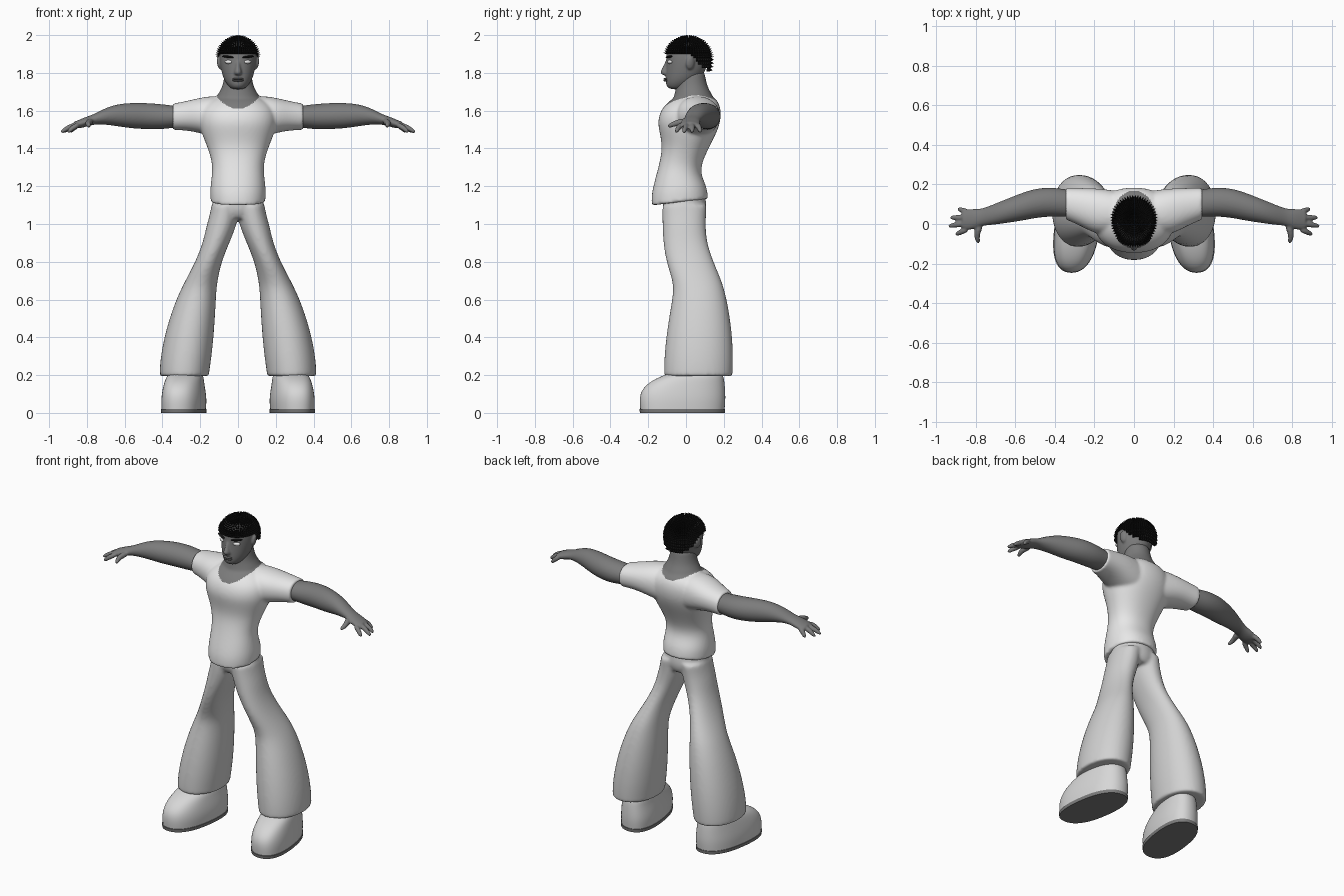
import bpy, bmesh, math
from mathutils import Matrix, Vector, Euler

cube = bpy.data.objects.get("Cube")
if cube:
    bpy.data.objects.remove(cube, do_unlink=True)


def material(name, value):
    m = bpy.data.materials.new(name)
    m.use_nodes = True
    colour = (value, value, value, 1)
    m.diffuse_color = colour
    m.node_tree.nodes["Principled BSDF"].inputs["Base Color"].default_value = colour
    return m


SHIRT = material("shirt white", 0.8)
TROUSERS = material("trouser grey", 0.64)
SHOE = material("shoe grey", 0.68)
SOLE = material("sole dark grey", 0.2)
SKIN = material("skin grey", 0.2)
LIPS = material("lip grey", 0.13)
HAIR = material("hair black", 0.008)
EYE = material("eye white", 0.8)


def skin_rings(bm, loops, crisp):
    """Bridge equal loops of points into a closed tube with capped ends."""
    layer = bm.edges.layers.float.get("crease_edge") or bm.edges.layers.float.new("crease_edge")
    rows = [[bm.verts.new(p) for p in loop] for loop in loops]
    n = len(rows[0])
    for a, b in zip(rows, rows[1:]):
        for i in range(n):
            j = (i + 1) % n
            bm.faces.new((a[i], a[j], b[j], b[i]))
    for row in (rows[0], rows[-1]):
        cap = bm.faces.new(row)
        if crisp:
            for e in cap.edges:
                e[layer] = 1.0
    return [v for row in rows for v in row]


def loft(bm, rings, axis="z", side=1, power=2.0, n=20, crisp=True):
    """Rings are (height, u0, u1, v0, v1), or (height, half width, v0, v1)."""
    loops = []
    for r in rings:
        a, u0, u1, v0, v1 = r if len(r) == 5 else (r[0], -r[1], r[1], r[2], r[3])
        loop = []
        for i in range(n):
            t = math.tau * i / n
            c, s = math.cos(t), math.sin(t)
            u = (u0 + u1 + (u1 - u0) * math.copysign(abs(c) ** (2 / power), c)) / 2
            v = (v0 + v1 + (v1 - v0) * math.copysign(abs(s) ** (2 / power), s)) / 2
            p = (u, v, a) if axis == "z" else (a, u, v)
            loop.append((p[0] * side, p[1], p[2]))
        loops.append(loop)
    return skin_rings(bm, loops, crisp)


def tube(bm, points, radii, side=1, n=8):
    """Round tube along a short path, for fingers."""
    pts = [Vector((x * side, y, z)) for x, y, z in points]
    loops = []
    for i, p in enumerate(pts):
        d = pts[min(i + 1, len(pts) - 1)] - pts[max(i - 1, 0)]
        q = d.to_track_quat("Z", "Y")
        loops.append([p + q @ Vector((math.cos(math.tau * k / n), math.sin(math.tau * k / n), 0)) * radii[i]
                      for k in range(n)])
    skin_rings(bm, loops, False)


def blob(bm, loc, size, turn=(0, 0, 0)):
    matrix = Matrix.LocRotScale(Vector(loc), Euler(turn), Vector(size))
    bmesh.ops.create_uvsphere(bm, u_segments=20, v_segments=12, radius=1, matrix=matrix)


def finish(name, bm, mats, voxel=0, smooth=0, levels=2, rule=None, shade=True):
    """Make the object, optionally fusing its volumes into one soft skin."""
    bmesh.ops.recalc_face_normals(bm, faces=bm.faces[:])
    mesh = bpy.data.meshes.new(name)
    bm.to_mesh(mesh)
    bm.free()
    obj = bpy.data.objects.new(name, mesh)
    bpy.context.collection.objects.link(obj)
    if levels:
        obj.modifiers.new("Subdivide", "SUBSURF").levels = levels
    if voxel:
        m = obj.modifiers.new("Fuse", "REMESH")
        m.mode, m.voxel_size = "VOXEL", voxel
        m = obj.modifiers.new("Soften", "SMOOTH")
        m.factor, m.iterations = 0.5, smooth
    graph = bpy.context.evaluated_depsgraph_get()
    baked = bpy.data.meshes.new_from_object(obj.evaluated_get(graph))
    obj.modifiers.clear()
    obj.data = baked
    baked.name = name
    baked.materials.clear()
    for m in mats:
        baked.materials.append(m)
    for p in baked.polygons:
        p.material_index = rule(p.center) if rule else 0
    if shade:
        bpy.ops.object.select_all(action="DESELECT")
        obj.select_set(True)
        bpy.context.view_layer.objects.active = obj
        bpy.ops.object.shade_smooth_by_angle(angle=math.radians(50))
    return obj


# Shirt with sleeves, and the neck rising from its scooped collar
bm = bmesh.new()
torso = loft(bm, [(1.12, .145, -.183, .117), (1.16, .148, -.184, .115), (1.20, .147, -.177, .106),
                  (1.26, .139, -.159, .08), (1.32, .136, -.142, .083), (1.40, .16, -.126, .12),
                  (1.47, .19, -.137, .157), (1.53, .206, -.151, .181), (1.58, .206, -.143, .187),
                  (1.62, .19, -.122, .183), (1.655, .15, -.085, .167), (1.675, .10, -.05, .14)],
             power=2.2, n=24)
for v in torso:
    v.co.z += .13 * v.co.y * max(0, (1.3 - v.co.z) / .2)
for side in (1, -1):
    loft(bm, [(.06, -.05, .165, 1.45, 1.675), (.13, -.055, .175, 1.46, 1.68), (.20, -.05, .182, 1.48, 1.67),
              (.27, -.01, .183, 1.495, 1.652), (.345, .022, .184, 1.497, 1.638)], "x", side, 2.2)
loft(bm, [(1.58, .09, -.08, .14), (1.65, .125, -.075, .155), (1.685, .11, -.062, .14),
          (1.72, .086, -.055, .118), (1.76, .077, -.05, .107), (1.80, .072, -.045, .10)])


def collar(c):
    return int(c.z > 1.61 + 5 * c.x ** 2 + .22 * max(0, c.y))


finish("shirt_and_neck", bm, [SHIRT, SKIN], .008, 8, rule=collar)

# Arms with hands
bm = bmesh.new()
for side in (1, -1):
    loft(bm, [(.30, .035, .17, 1.515, 1.62), (.345, .035, .176, 1.508, 1.628), (.42, .038, .187, 1.499, 1.637),
              (.50, .03, .18, 1.502, 1.642), (.57, .015, .157, 1.506, 1.642), (.65, .004, .125, 1.519, 1.634),
              (.72, -.006, .096, 1.528, 1.606), (.77, -.008, .077, 1.526, 1.578),
              (.81, -.027, .077, 1.512, 1.566), (.85, -.033, .075, 1.505, 1.548),
              (.87, -.02, .06, 1.51, 1.54)], "x", side)
    for root, tip in [((.84, -.024), (.905, -.055)), ((.85, .005), (.942, -.012)),
                      ((.85, .033), (.932, .032)), ((.84, .06), (.893, .078))]:
        mid = ((root[0] + tip[0]) / 2, (root[1] + tip[1]) / 2)
        tube(bm, [(*root, 1.527), (*mid, 1.513), (*tip, 1.482)], [.017, .016, .011], side)
    tube(bm, [(.775, .0, 1.545), (.80, -.055, 1.535), (.785, -.10, 1.514)], [.022, .017, .012], side)
finish("arms_and_hands", bm, [SKIN], .006, 3)

# Flared trousers
bm = bmesh.new()
loft(bm, [(1.03, .10, -.10, .09), (1.06, .135, -.122, .108), (1.10, .139, -.126, .112), (1.16, .13, -.12, .10)])
for side in (1, -1):
    loft(bm, [(1.10, .0, .14, -.126, .112), (1.04, -.002, .153, -.127, .107), (.98, .012, .17, -.125, .106),
              (.90, .045, .187, -.122, .112), (.80, .087, .226, -.107, .147), (.70, .108, .28, -.072, .19),
              (.64, .114, .31, -.068, .208), (.55, .118, .348, -.084, .228), (.42, .126, .388, -.105, .246),
              (.30, .138, .411, -.117, .252), (.22, .15, .417, -.119, .25), (.195, .153, .416, -.118, .248)],
         side=side, power=2.1)
finish("trousers", bm, [TROUSERS], .01, 6)

# Shoes and soles, toes turned slightly outward
shoes, soles = bmesh.new(), bmesh.new()
for side in (1, -1):
    upper = loft(shoes, [(.018, .172, .398, -.245, .207), (.07, .168, .40, -.25, .212),
                         (.12, .175, .394, -.24, .21), (.165, .185, .386, -.195, .206),
                         (.198, .19, .378, -.125, .2), (.215, .21, .36, -.07, .18)],
                 side=side, power=2.4)
    base = loft(soles, [(0, .17, .40, -.247, .209), (.02, .168, .402, -.25, .211)], side=side, power=2.4)
    for v in upper + base:
        v.co.x -= side * .13 * v.co.y
finish("shoes", shoes, [SHOE])
finish("soles", soles, [SOLE])

# Head with nose, brow ridge and ears
bm = bmesh.new()
loft(bm, [(1.712, .03, -.085, -.02), (1.73, .052, -.106, .03), (1.76, .074, -.109, .07),
          (1.80, .087, -.109, .10), (1.85, .097, -.106, .115), (1.90, .10, -.106, .12),
          (1.94, .093, -.096, .112), (1.965, .07, -.07, .09), (1.975, .035, -.035, .05)], crisp=False)
loft(bm, [(1.785, .015, -.118, -.07), (1.797, .024, -.14, -.07), (1.815, .019, -.134, -.07),
          (1.84, .013, -.119, -.07), (1.875, .012, -.107, -.07)], n=12, crisp=False)
for side in (1, -1):
    blob(bm, (side * .098, .022, 1.853), (.012, .024, .036), (0, side * .15, side * .3))
finish("head", bm, [SKIN], .006, 3)

# Lips
bm = bmesh.new()
for z in (1.759, 1.768):
    blob(bm, (0, -.105, z), (.03, .014, .006))
finish("lips", bm, [LIPS], levels=0)

# Eyes and eyebrows
eyes, brows = bmesh.new(), bmesh.new()
for side in (1, -1):
    blob(eyes, (side * .05, -.086, 1.858), (.022, .011, .010), (0, 0, side * .4))
    blob(brows, (side * .053, -.090, 1.885), (.034, .012, .006), (0, -side * .1, side * .45))
finish("eyes", eyes, [EYE], levels=0)
finish("eyebrows", brows, [HAIR], levels=0)

# Short spiky hair: a cap whose every face is drawn out to a point
bm = bmesh.new()
bmesh.ops.create_uvsphere(bm, u_segments=56, v_segments=34, radius=1)
for v in bm.verts:
    drop = 1.9 if v.co.z < 0 else 1
    v.co = (v.co.x * .107, v.co.y * .121 + .012, v.co.z * .105 * drop + 1.88)


def below_hairline(c):
    return c.z < 1.895 - 0.95 * max(0, c.y - .025)


bare = [f for f in bm.faces if below_hairline(f.calc_center_median())]
bmesh.ops.delete(bm, geom=bare, context="FACES")
bm.normal_update()
bmesh.ops.poke(bm, faces=bm.faces[:], offset=.016, center_mode="MEAN")
finish("hair", bm, [HAIR], levels=0, shade=False)
